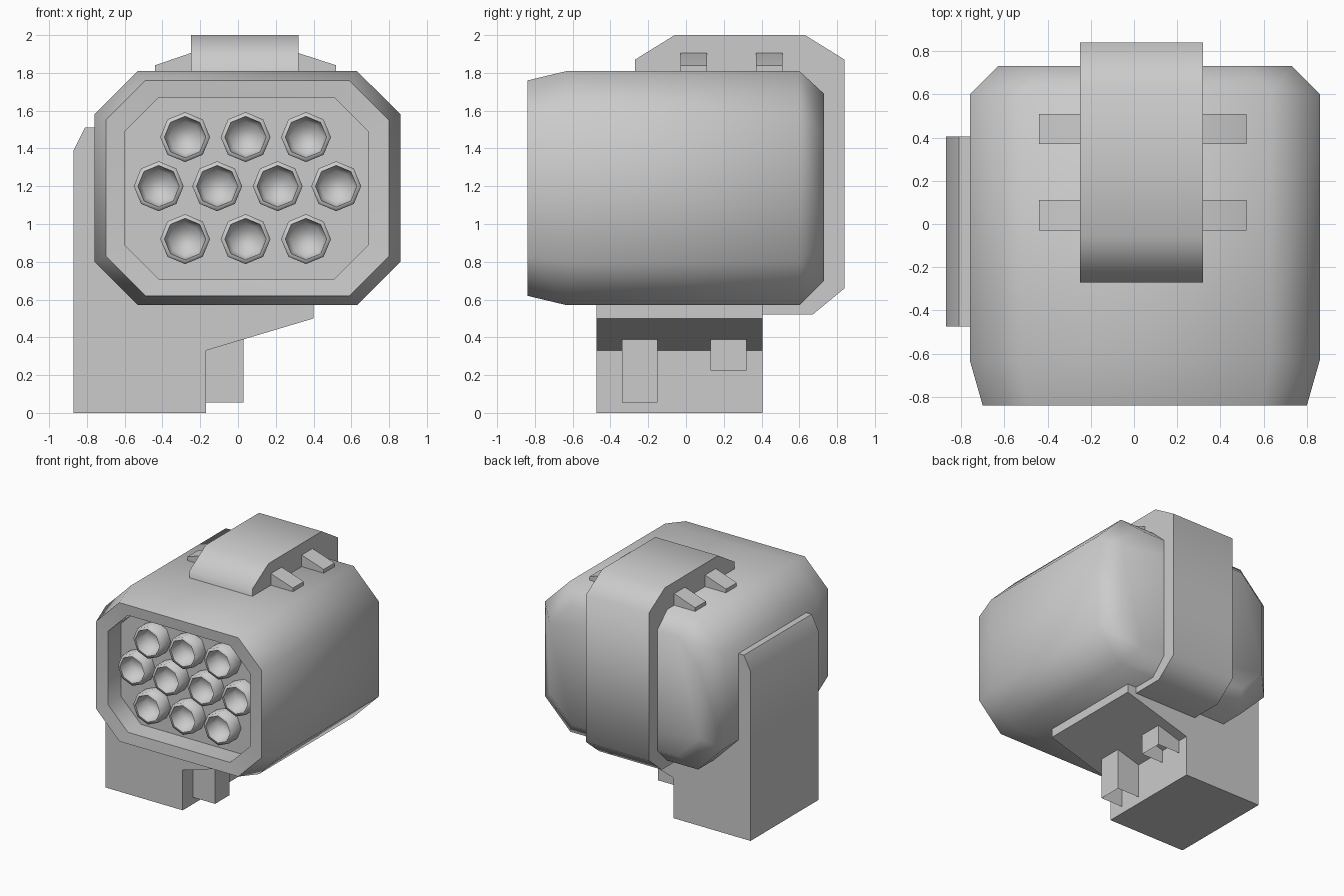
import bpy, bmesh
from math import sin, cos, pi, radians

if "Cube" in bpy.data.objects:
    bpy.data.objects.remove(bpy.data.objects["Cube"])


def finish(name, bm, angle=60):
    bmesh.ops.recalc_face_normals(bm, faces=bm.faces)
    me = bpy.data.meshes.new(name)
    bm.to_mesh(me)
    bm.free()
    ob = bpy.data.objects.new(name, me)
    bpy.context.collection.objects.link(ob)
    bpy.ops.object.select_all(action='DESELECT')
    ob.select_set(True)
    bpy.context.view_layer.objects.active = ob
    bpy.ops.object.shade_smooth_by_angle(angle=radians(angle))
    return ob


def loft(name, rings, angle=60, cap_start=True):
    """Skin a list of equal-length point rings and cap the ends."""
    bm = bmesh.new()
    vs = [[bm.verts.new(p) for p in r] for r in rings]
    n = len(vs[0])
    for a, b in zip(vs, vs[1:]):
        for i in range(n):
            j = (i + 1) % n
            bm.faces.new((a[i], a[j], b[j], b[i]))
    if cap_start:
        bm.faces.new(vs[0])
    bm.faces.new(vs[-1])
    return finish(name, bm, angle)


def octagon(x0, x1, z0, z1, c, y):
    return [(x0 + c, y, z0), (x1 - c, y, z0), (x1, y, z0 + c), (x1, y, z1 - c),
            (x1 - c, y, z1), (x0 + c, y, z1), (x0, y, z1 - c), (x0, y, z0 + c)]


def along_y(name, pts, y0, y1):
    return loft(name, [[(x, y, z) for x, z in pts] for y in (y0, y1)])


def along_x(name, pts, x0, x1):
    return loft(name, [[(x, y, z) for y, z in pts] for x in (x0, x1)])


# Housing: chamfered octagonal shell with a recessed front
loft("pod_housing", [
    octagon(-0.63, 0.73, 0.70, 1.69, 0.20, 0.73),
    octagon(-0.76, 0.86, 0.57, 1.81, 0.23, 0.60),
    octagon(-0.76, 0.86, 0.57, 1.81, 0.23, -0.63),
    octagon(-0.70, 0.80, 0.62, 1.76, 0.21, -0.84),
    octagon(-0.60, 0.69, 0.71, 1.67, 0.18, -0.83),
    octagon(-0.60, 0.69, 0.71, 1.67, 0.18, -0.66)])


# Launch tubes: eight-sided cups in three staggered rows
def ring(cx, cz, r, y):
    return [(cx + r * cos(i * pi / 4), y, cz + r * sin(i * pi / 4)) for i in range(8)]


rows = [(1.46, (-0.28, 0.04, 0.36)),
        (1.20, (-0.42, -0.11, 0.21, 0.52)),
        (0.92, (-0.28, 0.04, 0.36))]
for z, xs in rows:
    for x in xs:
        loft("launch_tube", [ring(x, z, r, y) for r, y in
                             ((0.132, -0.65), (0.132, -0.77), (0.11, -0.775), (0.085, -0.67))], 80)

# Spine: thick band over the top, down the back and under
along_x("spine_band", [(-0.27, 1.75), (-0.27, 1.87), (-0.06, 2.0), (0.63, 2.0), (0.84, 1.87),
                       (0.84, 0.66), (0.67, 0.52), (0.20, 0.52), (0.20, 0.65), (0.5, 0.75),
                       (0.5, 1.75)], -0.25, 0.32)

# Lugs: sloped ribs sticking out on both sides of the spine
for y in (-0.03, 0.37):
    along_y("spine_lug", [(-0.44, 1.79), (0.52, 1.79), (0.52, 1.84), (0.32, 1.905),
                          (-0.25, 1.905), (-0.44, 1.84)], y, y + 0.14)

# Mount: side plate and foot holding the housing
along_y("side_mount", [(-0.87, 0), (-0.17, 0), (-0.17, 0.33), (0.40, 0.50), (0.40, 0.65),
                       (-0.45, 0.65), (-0.70, 0.90), (-0.70, 1.51), (-0.81, 1.51),
                       (-0.87, 1.39)], -0.475, 0.405)

# Pegs: open-bottomed boxes beside the foot
for y, z in ((-0.34, 0.055), (0.13, 0.225)):
    loft("mount_peg", [[(-0.17, y, h), (0.03, y, h), (0.03, y + 0.19, h), (-0.17, y + 0.19, h)]
                       for h in (z, 0.40)], cap_start=False)
